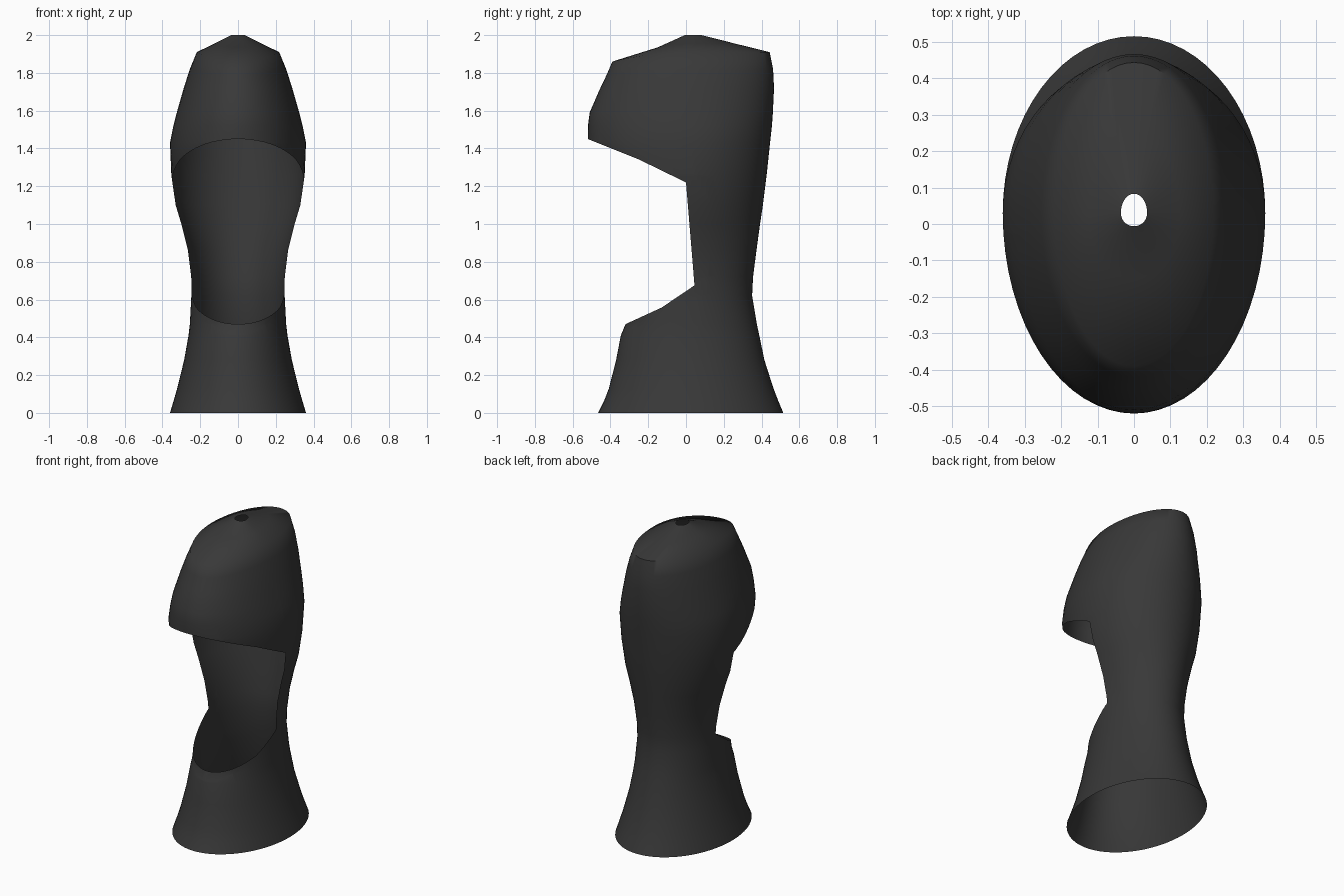
import bpy, bmesh, math
from mathutils import Vector

if "Cube" in bpy.data.objects:
    bpy.data.objects.remove(bpy.data.objects["Cube"])

SIDES = 64
MID_Y = 0.03  # depth at which the shell is widest

# Rings: height, half width, front y, back y, how far the front dips
RINGS = [
    (0.00, 0.36, -0.465, 0.515, 0), (0.06, 0.342, -0.435, 0.49, 0),
    (0.13, 0.322, -0.408, 0.463, 0), (0.28, 0.285, -0.37, 0.415, 0),
    (0.41, 0.262, -0.345, 0.388, 0), (0.47, 0.255, -0.32, 0.375, 0),
    (0.62, 0.247, -0.30, 0.35, 0), (0.72, 0.248, -0.32, 0.355, 0),
    (0.86, 0.265, -0.36, 0.373, 0), (1.00, 0.30, -0.42, 0.392, 0),
    (1.10, 0.33, -0.47, 0.407, 0), (1.26, 0.353, -0.51, 0.427, 0),
    (1.43, 0.36, -0.52, 0.445, 0), (1.52, 0.342, -0.519, 0.455, 0),
    (1.59, 0.324, -0.51, 0.46, 0), (1.72, 0.287, -0.458, 0.466, 0.01),
    (1.82, 0.255, -0.42, 0.461, 0.03), (1.91, 0.218, -0.39, 0.443, 0.05),
    (1.955, 0.125, -0.15, 0.26, 0.02), (2.00, 0.036, -0.006, 0.083, 0),
]

# Side outline of the front opening (y, z)
WINDOW = [(-0.70, 0.33), (-0.32, 0.47), (-0.13, 0.557), (0.045, 0.675),
          (0.0, 1.22), (-0.25, 1.342), (-0.52, 1.45), (-0.70, 1.51)]


def in_window(y, z):
    inside = False
    for (y0, z0), (y1, z1) in zip(WINDOW, WINDOW[1:] + WINDOW[:1]):
        if (z0 > z) != (z1 > z) and y < y0 + (z - z0) * (y1 - y0) / (z1 - z0):
            inside = not inside
    return inside


# Loft the open shell from base rim to the small crown hole
bm = bmesh.new()
loops = []
for z, half, front, back, dip in RINGS:
    loop = []
    for i in range(SIDES):
        a = 2 * math.pi * i / SIDES
        s = math.sin(a)
        depth = back - MID_Y if s > 0 else MID_Y - front
        loop.append(bm.verts.new((half * math.cos(a), MID_Y + depth * s,
                                  z - dip * min(s, 0) ** 2)))
    loops.append(loop)
for lo, hi in zip(loops, loops[1:]):
    for i in range(SIDES):
        j = (i + 1) % SIDES
        bm.faces.new((lo[i], lo[j], hi[j], hi[i]))

# Slice along the opening outline near the front, then remove what is inside
for (y0, z0), (y1, z1) in zip(WINDOW, WINDOW[1:]):
    faces = [f for f in bm.faces
             if f.calc_center_median().y < 0.12
             and 0.2 < f.calc_center_median().z < 1.6]
    edges = {e for f in faces for e in f.edges}
    verts = {v for f in faces for v in f.verts}
    bmesh.ops.bisect_plane(bm, geom=list(verts) + list(edges) + faces,
                           dist=1e-5, plane_co=Vector((0, y0, z0)),
                           plane_no=Vector((0, z1 - z0, y0 - y1)))
cut = []
for f in bm.faces:
    c = f.calc_center_median()
    if in_window(c.y, c.z):
        cut.append(f)
bmesh.ops.delete(bm, geom=cut, context='FACES')

mesh = bpy.data.meshes.new("hooded_shell")
bm.to_mesh(mesh)
bm.free()
shell = bpy.data.objects.new("hooded_shell", mesh)
bpy.context.collection.objects.link(shell)

# Single dark colour
mat = bpy.data.materials.new("charcoal")
mat.diffuse_color = (0.04, 0.04, 0.04, 1)
mat.use_nodes = True
mat.node_tree.nodes["Principled BSDF"].inputs["Base Color"].default_value = mat.diffuse_color
mesh.materials.append(mat)

# Smooth shading
bpy.context.view_layer.objects.active = shell
shell.select_set(True)
bpy.ops.object.shade_smooth_by_angle(angle=math.radians(60))
